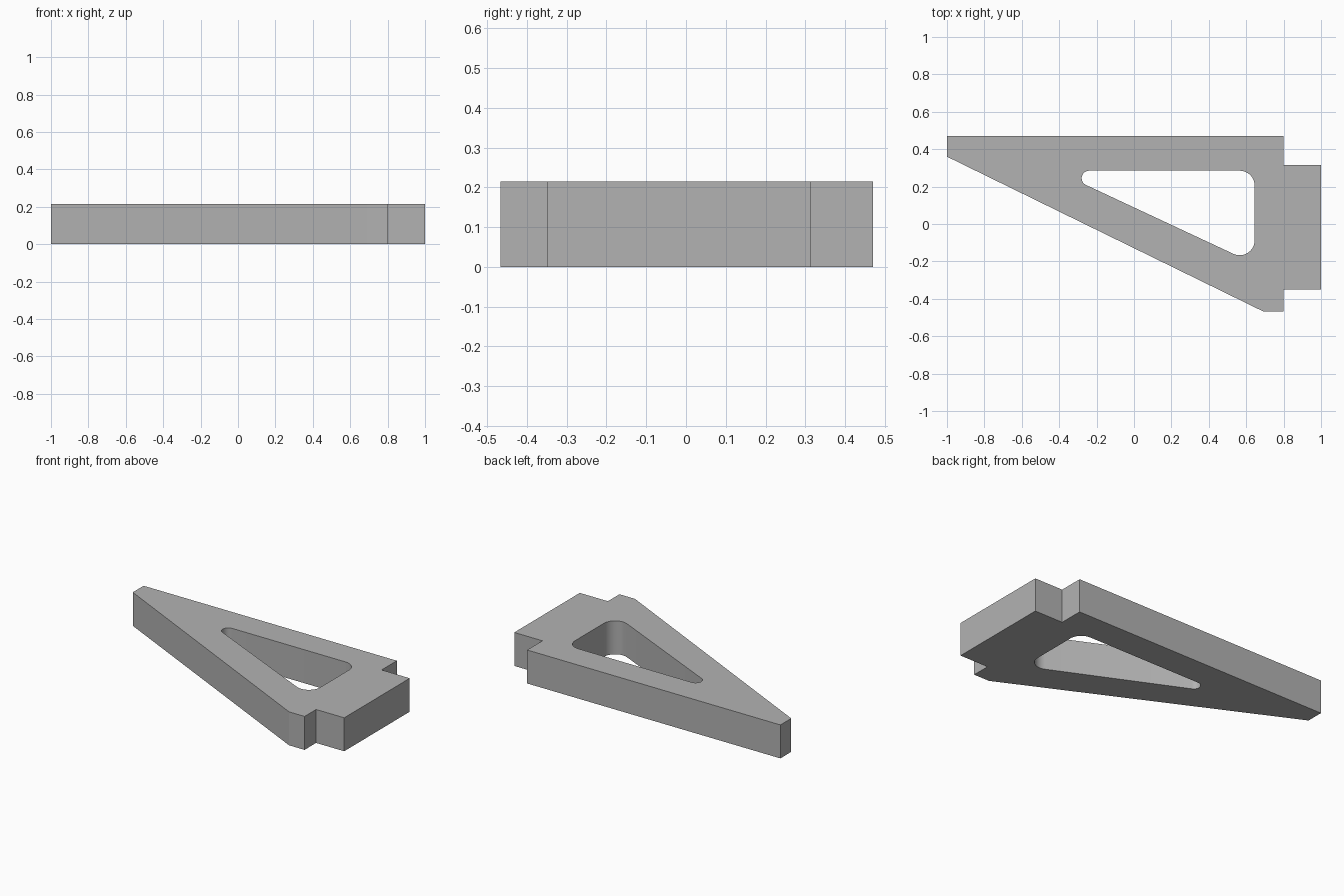
import bpy
import bmesh
from math import atan2, cos, sin, radians, pi

cube = bpy.data.objects.get("Cube")
if cube:
    bpy.data.objects.remove(cube, do_unlink=True)

HEIGHT = 0.215

# Plate outline: tapered arm with a stepped tab on the wide end
outline = [(-1, 0.47), (-1, 0.36), (0.69, -0.467), (0.8, -0.467),
           (0.8, -0.35), (1, -0.35), (1, 0.315), (0.8, 0.315), (0.8, 0.47)]


def arc(cx, cy, r, start, end, steps=12):
    """Points along a circular fillet."""
    angles = [start + (end - start) * i / steps for i in range(steps + 1)]
    return [(cx + r * cos(a), cy + r * sin(a)) for a in angles]


# Triangular window with a rounded fillet at each corner
slant = atan2(-1, -0.468) + 2 * pi
window = (arc(-0.24, 0.245, 0.04, pi / 2, slant)
          + arc(0.565, -0.087, 0.08, slant, 2 * pi)
          + arc(0.565, 0.205, 0.08, 0, pi / 2))

# Fill between the two loops, then extrude upward
bm = bmesh.new()
edges = []
for loop in (outline, window):
    verts = [bm.verts.new((x, y, 0)) for x, y in loop]
    edges += [bm.edges.new((v, verts[i - 1])) for i, v in enumerate(verts)]
bmesh.ops.triangle_fill(bm, edges=edges, use_beauty=True)
top = bmesh.ops.extrude_face_region(bm, geom=bm.faces[:], use_keep_orig=True)
bmesh.ops.translate(bm, vec=(0, 0, HEIGHT),
                    verts=[g for g in top["geom"] if isinstance(g, bmesh.types.BMVert)])
bmesh.ops.recalc_face_normals(bm, faces=bm.faces[:])
bmesh.ops.dissolve_limit(bm, angle_limit=radians(1),
                         verts=bm.verts[:], edges=bm.edges[:])

mesh = bpy.data.meshes.new("bracket_plate")
bm.to_mesh(mesh)
bm.free()
plate = bpy.data.objects.new("bracket_plate", mesh)
bpy.context.collection.objects.link(plate)

# Plain grey material
grey = bpy.data.materials.new("light_grey")
grey.use_nodes = True
colour = (0.45, 0.45, 0.45, 1)
grey.diffuse_color = colour
grey.node_tree.nodes["Principled BSDF"].inputs["Base Color"].default_value = colour
mesh.materials.append(grey)

# Smooth fillets, crisp edges
bpy.ops.object.select_all(action="DESELECT")
plate.select_set(True)
bpy.context.view_layer.objects.active = plate
bpy.ops.object.shade_smooth_by_angle(angle=radians(20))
